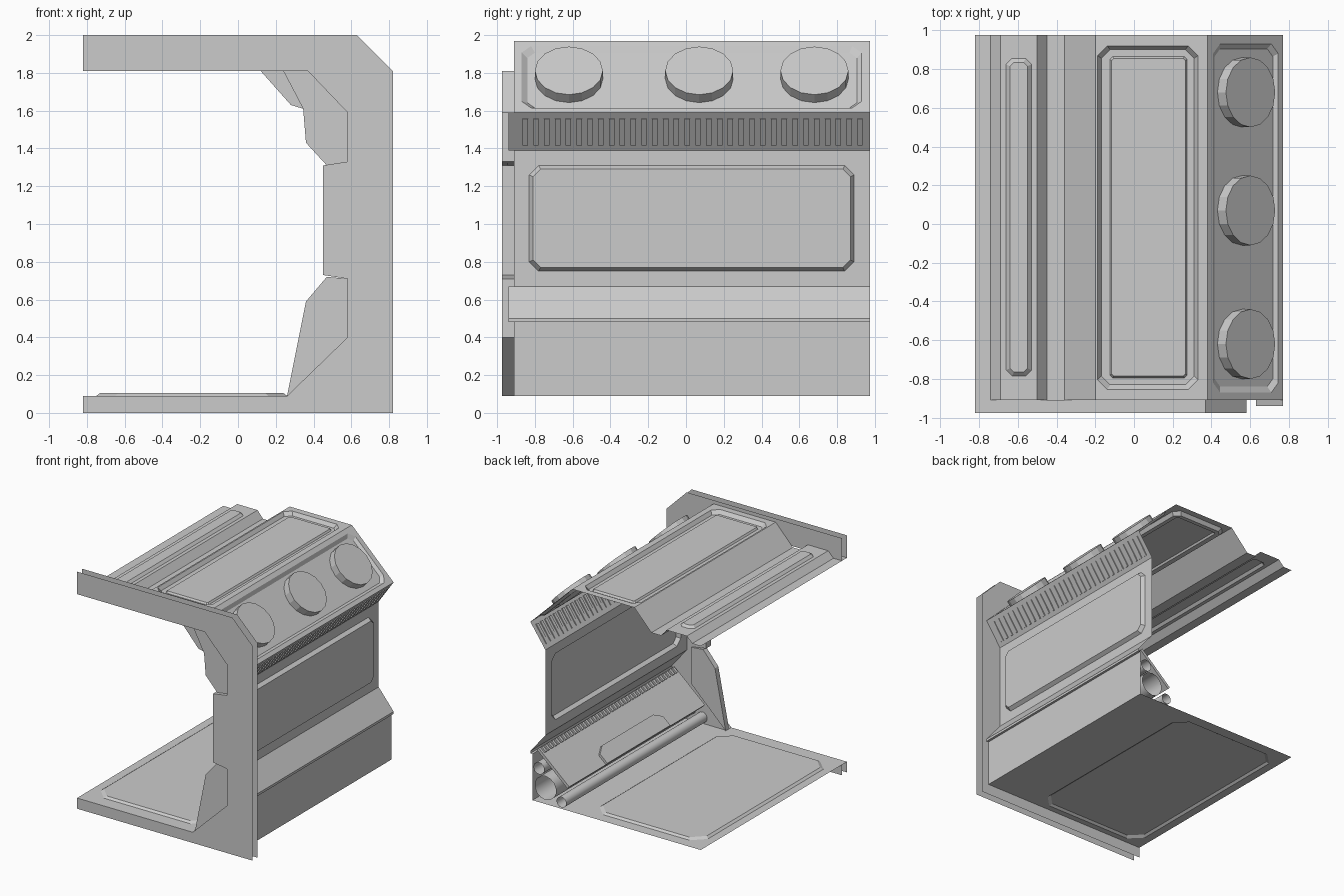
import bpy, bmesh, math
from mathutils import Vector, Matrix

if "Cube" in bpy.data.objects:
    bpy.data.objects.remove(bpy.data.objects["Cube"])

Y0, Y1 = -0.91, 0.975          # extent of the corridor skin
FRONT = -0.975                 # front plate of the end frame


def finish(name, bm, normals=False):
    if normals:
        bmesh.ops.recalc_face_normals(bm, faces=bm.faces)
    me = bpy.data.meshes.new(name)
    bm.to_mesh(me)
    bm.free()
    ob = bpy.data.objects.new(name, me)
    bpy.context.collection.objects.link(ob)
    return ob


def sheet(name, p, q, steps=(), y0=Y0):
    """Sheet along profile edge p-q with nested chamfered steps
    (margin at p, margin at q, y min, y max, chamfer, depth to the inside)."""
    bm = bmesh.new()
    d = Vector((q[0] - p[0], 0, q[1] - p[1]))
    length = d.length
    d.normalize()
    n = Vector((-d.z, 0, d.x))
    o = Vector((p[0], 0, p[1]))

    def vert(u, y, h=0):
        return bm.verts.new(o + d * u + Vector((0, y, 0)) + n * h)

    rect = [vert(0, y0), vert(length, y0), vert(length, Y1), vert(0, Y1)]
    prev = None
    for a, b, ya, yb, c, h in steps:
        b = length - b
        uv = [(a, ya + c), (a + c, ya), (b - c, ya), (b, ya + c),
              (b, yb - c), (b - c, yb), (a + c, yb), (a, yb - c)]
        ring = [vert(u, y, h) for u, y in uv]
        for i in range(8):
            j = (i + 1) % 8
            if prev:
                bm.faces.new((prev[i], prev[j], ring[j], ring[i]))
        if not prev:
            for k in range(4):
                bm.faces.new((rect[k], ring[2 * k + 1], ring[2 * k]))
                bm.faces.new((rect[k], rect[(k + 1) % 4],
                              ring[(2 * k + 2) % 8], ring[2 * k + 1]))
        prev = ring
    bm.faces.new(prev or rect)
    return finish(name, bm, True)


def prism(name, pts, o, U, V, depth):
    """Polygon in the U-V plane pushed along U x V."""
    U, V, o = Vector(U).normalized(), Vector(V).normalized(), Vector(o)
    W = U.cross(V) * depth
    bm = bmesh.new()
    a = [bm.verts.new(o + U * s + V * t) for s, t in pts]
    b = [bm.verts.new(v.co + W) for v in a]
    bm.faces.new(a)
    bm.faces.new(b[::-1])
    for i in range(len(a)):
        j = (i + 1) % len(a)
        bm.faces.new((a[i], b[i], b[j], a[j]))
    return finish(name, bm, True)


def cylinder(name, centre, axis, r, depth, sides, caps):
    bm = bmesh.new()
    rot = Vector((0, 0, 1)).rotation_difference(Vector(axis)).to_matrix().to_4x4()
    bmesh.ops.create_cone(bm, cap_ends=caps, segments=sides, radius1=r, radius2=r,
                          depth=depth, matrix=Matrix.Translation(centre) @ rot)
    return finish(name, bm)


def ribs(name, p, q, count, half, ya, yb):
    """Row of thin slats lying along profile edge p-q."""
    bm = bmesh.new()
    d = Vector((q[0] - p[0], 0, q[1] - p[1]))
    rot = Matrix.Rotation(-math.atan2(d.z, d.x), 4, 'Y')
    step = (yb - ya) / count
    for i in range(count):
        c = Vector(((p[0] + q[0]) / 2, ya + (i + 0.5) * step, (p[1] + q[1]) / 2))
        m = Matrix.Translation(c) @ rot @ Matrix.Diagonal((d.length, step * 0.5, 2 * half, 1))
        bmesh.ops.create_cube(bm, size=1, matrix=m)
    return finish(name, bm)


# End frame: two C-shaped plates joined along the opening only
outer = [(-0.82, 1.995), (0.63, 1.995), (0.82, 1.81), (0.82, 0), (-0.82, 0)]
inner = [(-0.82, 0.09), (0.26, 0.09), (0.58, 0.40), (0.58, 0.71), (0.45, 0.73), (0.45, 1.31),
         (0.58, 1.33), (0.58, 1.59), (0.37, 1.81), (-0.82, 1.81)]
outer[0], outer[1] = (-0.82, 2.0), (0.63, 2.0)
bm = bmesh.new()
loops = [[bm.verts.new((x, y, z)) for x, z in outer + inner] for y in (FRONT, Y0)]
for lp in loops:
    bm.faces.new(lp)
for i in range(5, 14):
    bm.faces.new((loops[0][i], loops[0][i + 1], loops[1][i + 1], loops[1][i]))
finish("end_frame", bm, True)

# Corner gussets inside the frame opening
X, Z = (1, 0, 0), (0, 0, 1)
prism("lower_gusset", [(0.26, 0.09), (0.58, 0.40), (0.58, 0.71), (0.47, 0.72), (0.36, 0.59)],
      (0, -0.90, 0), X, Z, 0.045)
prism("upper_gusset", [(0.24, 1.81), (0.345, 1.61), (0.36, 1.43), (0.47, 1.31), (0.58, 1.33),
                       (0.58, 1.59), (0.37, 1.81)], (0, -0.90, 0), X, Z, 0.045)
prism("ceiling_brace", [(0.12, 1.81), (0.28, 1.63), (0.345, 1.61), (0.24, 1.81)],
      (0, -0.90, 0), X, Z, 0.03)

# Corridor skin: floor, wall and ceiling following one profile
sheet("floor", (-0.82, 0.09), (0.75, 0.09),
      [(0.07, 0.49, -0.86, 0.88, 0.10, 0), (0.09, 0.51, -0.84, 0.86, 0.095, 0.015)])
sheet("lower_wall", (0.75, 0.09), (0.75, 0.48))
sheet("ledge_lip_bottom", (0.75, 0.48), (0.77, 0.48), y0=-0.94)
sheet("ledge_lip_side", (0.77, 0.48), (0.77, 0.50), y0=-0.94)
sheet("wall_ledge", (0.77, 0.50), (0.63, 0.67), y0=-0.94)
sheet("middle_wall", (0.63, 0.67), (0.63, 1.39),
      [(0.08, 0.08, -0.83, 0.89, 0.05, 0), (0.10, 0.10, -0.81, 0.87, 0.04, -0.03)])
sheet("wall_overhang", (0.63, 1.39), (0.77, 1.59), y0=-0.94)
sheet("shoulder_panel", (0.77, 1.59), (0.38, 1.97),
      [(0.035, 0.04, -0.87, 0.93, 0.05, 0), (0.055, 0.07, -0.84, 0.905, 0.04, 0.02)])
sheet("ceiling_panel", (0.38, 1.97), (-0.20, 1.97),
      [(0.05, 0.012, -0.855, 0.92, 0.05, 0), (0.07, 0.032, -0.83, 0.90, 0.045, 0.03),
       (0.105, 0.075, -0.795, 0.865, 0.015, 0.03), (0.115, 0.085, -0.785, 0.855, 0.01, 0.015)])
sheet("ceiling_slope", (-0.20, 1.97), (-0.36, 1.80))
sheet("ceiling_channel", (-0.36, 1.80), (-0.45, 1.80))
sheet("ridge_side_a", (-0.45, 1.80), (-0.50, 1.86))
sheet("ridge_top", (-0.50, 1.86), (-0.69, 1.86),
      [(0.03, 0.03, -0.785, 0.855, 0.03, 0), (0.05, 0.05, -0.765, 0.835, 0.02, -0.02)])
sheet("ridge_side_b", (-0.69, 1.86), (-0.74, 1.81))
sheet("ceiling_edge", (-0.74, 1.81), (-0.82, 1.81))

# Vent slats under the shoulder
ribs("overhang_slats", (0.652, 1.42), (0.748, 1.56), 32, 0.008, -0.88, 0.95)

# Round caps on the shoulder
for i, y in enumerate((-0.62, 0.07, 0.68)):
    cylinder(f"shoulder_cap_{i + 1}", (0.58, y, 1.79), (1, 0, 1), 0.18, 0.062, 16, True)

# Pipes running along the wall foot
for name, x, z, r in (("large_pipe", 0.63, 0.225, 0.10), ("upper_pipe", 0.69, 0.375, 0.05),
                      ("floor_pipe", 0.48, 0.145, 0.045)):
    p = cylinder(name, (x, 0.035, z), (0, 1, 0), r, 1.88, 14, False)
    bpy.context.view_layer.objects.active = p
    p.select_set(True)
    bpy.ops.object.shade_smooth_by_angle()
    p.select_set(False)

# Sloped pipe cover with raised plate and slatted top strip
slope, base = Vector((0.285, 0, 0.25)), Vector((0.425, 0, 0.28))
d, n = slope.normalized(), Vector((-0.66, 0, 0.752)).normalized()
rect = [(-0.86, 0), (0.95, 0), (0.95, 0.38), (-0.86, 0.38)]
prism("pipe_cover", rect, base, (0, 1, 0), d, 0.025)
prism("cover_plate", [(-0.38, 0), (0.46, 0), (0.46, 0.09), (0.38, 0.14), (-0.30, 0.14),
                      (-0.38, 0.09)], base + n * 0.02, (0, 1, 0), d, 0.045)
a, b = base + d * 0.325 + n * 0.005, base + d * 0.375 + n * 0.005
ribs("cover_slats", (a.x, a.z), (b.x, b.z), 40, 0.01, -0.85, 0.94)
